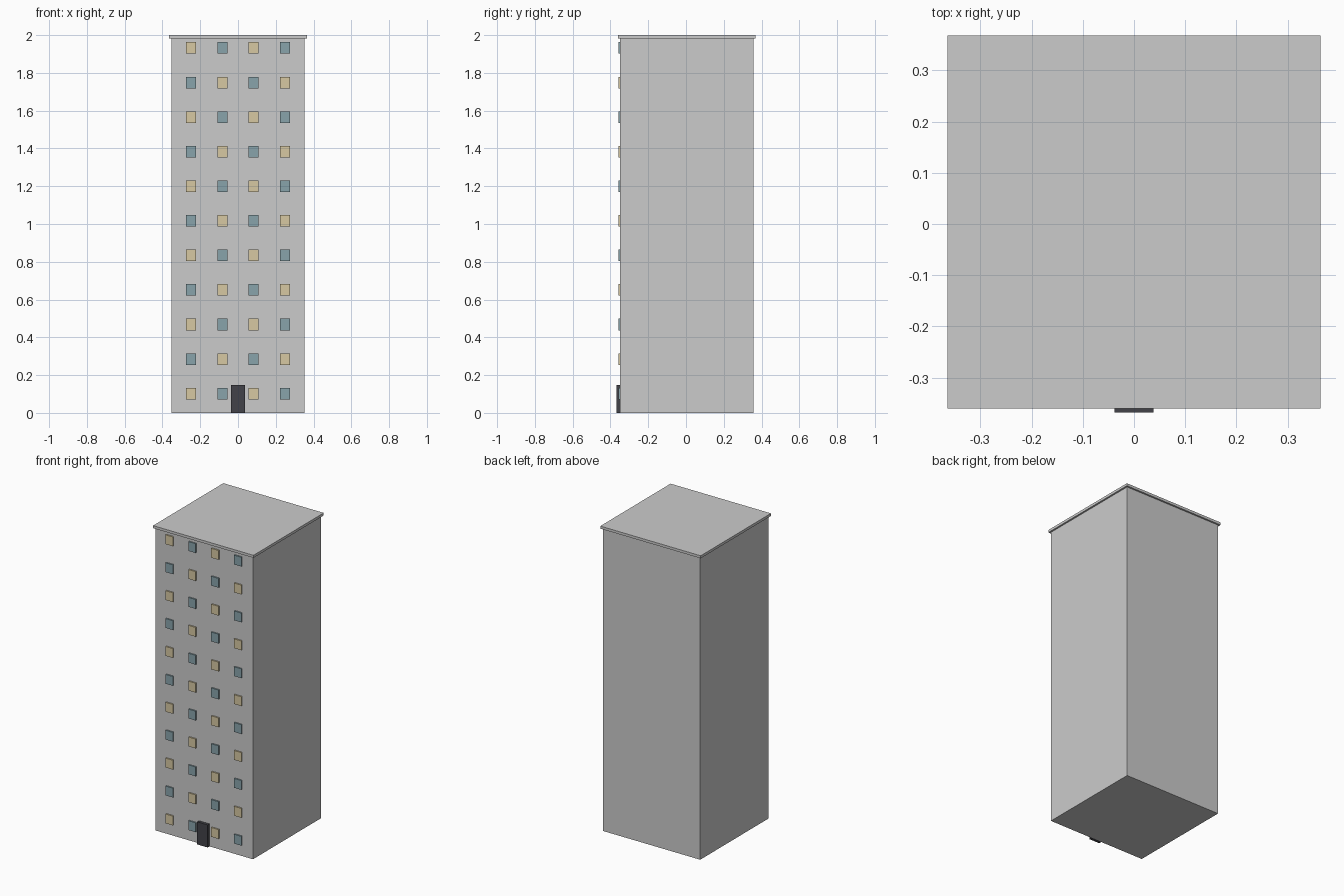
import bpy

if "Cube" in bpy.data.objects:
    bpy.data.objects.remove(bpy.data.objects["Cube"])


def material(name, color):
    m = bpy.data.materials.new(name)
    m.diffuse_color = (*color, 1)
    m.use_nodes = True
    m.node_tree.nodes["Principled BSDF"].inputs["Base Color"].default_value = m.diffuse_color
    return m


def box(name, lo, hi, mat=None):
    """Axis-aligned box spanning the corners lo and hi."""
    bpy.ops.mesh.primitive_cube_add(
        size=1, location=[(a + b) / 2 for a, b in zip(lo, hi)])
    ob = bpy.context.object
    ob.name = name
    ob.scale = [b - a for a, b in zip(lo, hi)]
    bpy.ops.object.transform_apply(location=False, rotation=False, scale=True)
    if mat:
        ob.data.materials.append(mat)
    return ob


lit = material("lit_window", (0.68, 0.58, 0.36))
glass = material("blue_glass", (0.25, 0.37, 0.41))
dark = material("dark_door", (0.055, 0.055, 0.065))

HALF, EAVE, CY = 0.353, 0.364, 0.004   # half widths and centre in y
WALL_TOP = 1.983
FRONT = CY - HALF

# Tower block and overhanging roof slab
box("tower", (-HALF, FRONT, 0), (HALF, CY + HALF, WALL_TOP))
box("roof_slab", (-EAVE, CY - EAVE, WALL_TOP), (EAVE, CY + EAVE, 2.0))

# Entrance door
box("door", (-0.038, -0.368, 0), (0.038, FRONT + 0.003, 0.148), dark)

# Checkerboard of lit and unlit windows, 11 floors by 4 columns
W, H = 0.053, 0.061
for floor in range(11):
    z = 0.102 + floor * 0.183
    for col in range(4):
        x = (col - 1.5) * 0.1655
        box(f"window_{floor + 1}_{col + 1}",
            (x - W / 2, -0.358, z - H / 2), (x + W / 2, FRONT + 0.003, z + H / 2),
            lit if (floor + col) % 2 == 0 else glass)
